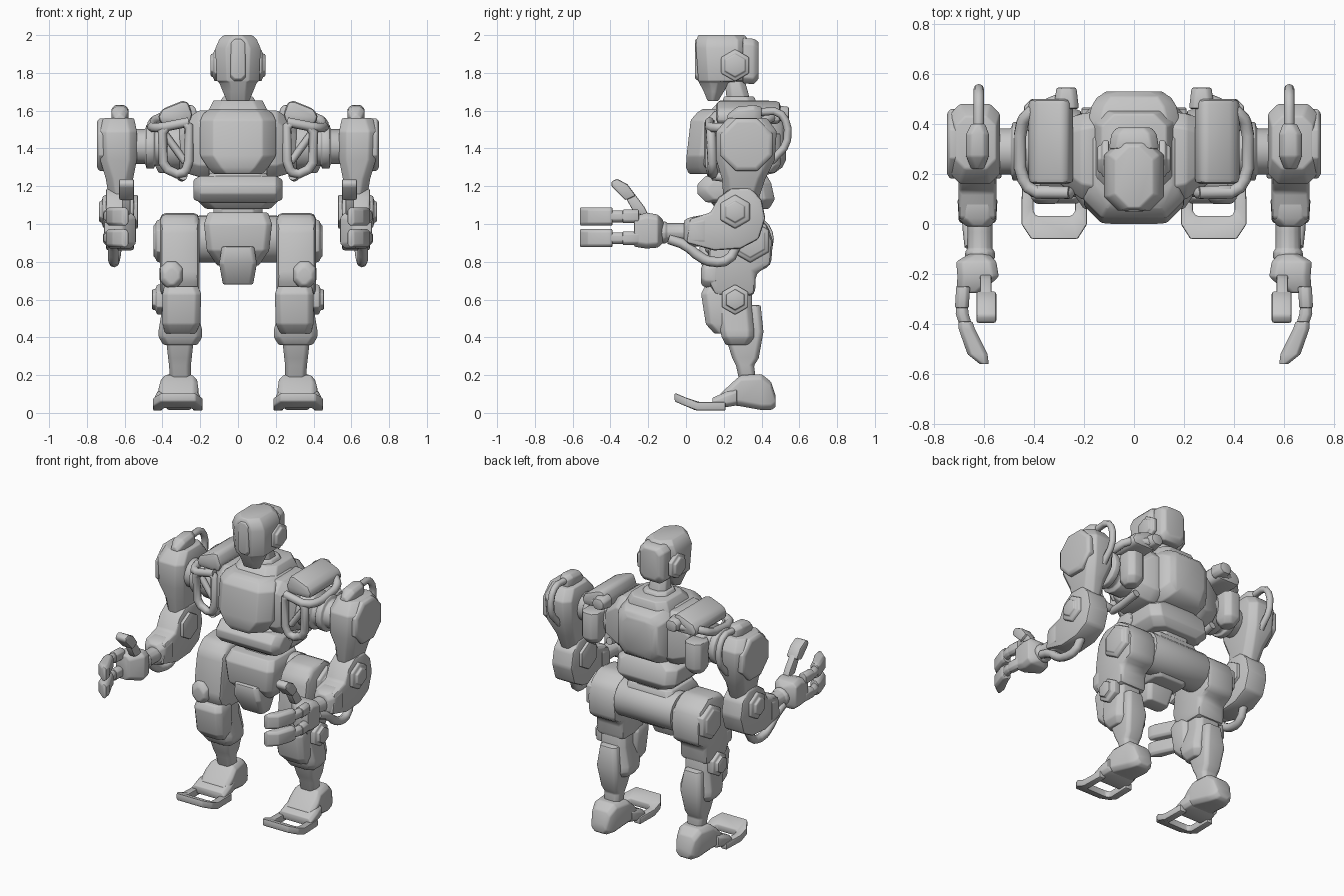
import bpy, bmesh, math
from mathutils import Vector

grey = bpy.data.materials.new("plain_grey")
grey.diffuse_color = (0.56, 0.56, 0.56, 1)
ORDER = {'x': (2, 0, 1), 'y': (0, 2, 1), 'z': (0, 1, 2)}  # (u, v, t) -> xyz


def place(axis, u, v, t):
    return Vector([(u, v, t)[i] for i in ORDER[axis]])


def finish(name, bm, mirror, bevel, angle=38):
    bmesh.ops.recalc_face_normals(bm, faces=bm.faces)
    if bevel:
        edges = [e for e in bm.edges if e.calc_face_angle(0) > math.radians(28)]
        bmesh.ops.bevel(bm, geom=edges, offset=bevel, segments=2, profile=0.5,
                        affect='EDGES', clamp_overlap=True)
    me = bpy.data.meshes.new(name)
    bm.to_mesh(me)
    bm.free()
    me.materials.append(grey)
    ob = bpy.data.objects.new(name, me)
    bpy.context.collection.objects.link(ob)
    bpy.ops.object.select_all(action='DESELECT')
    ob.select_set(True)
    bpy.context.view_layer.objects.active = ob
    bpy.ops.object.shade_smooth_by_angle(angle=math.radians(angle))
    if mirror:
        ob.modifiers.new("mirror", 'MIRROR').use_mirror_merge = False
    return ob


def skin(bm, rings):
    vs = [[bm.verts.new(p) for p in r] for r in rings]
    n = len(vs[0])
    for a, b in zip(vs, vs[1:]):
        for i in range(n):
            bm.faces.new((a[i], a[(i + 1) % n], b[(i + 1) % n], b[i]))
    bm.faces.new(vs[0][::-1])
    bm.faces.new(vs[-1])


def loft(name, axis, secs, ch=0.02, mirror=False, bevel=0.008):
    """Chamfered boxes (t, u0, u1, v0, v1) joined along an axis."""
    bm = bmesh.new()
    rings = []
    for t, a, b, c, d in secs:
        k = min(ch, (b - a) * 0.4, (d - c) * 0.4)
        pts = [(a + k, c), (b - k, c), (b, c + k), (b, d - k),
               (b - k, d), (a + k, d), (a, d - k), (a, c + k)]
        rings.append([place(axis, u, v, t) for u, v in pts])
    skin(bm, rings)
    return finish(name, bm, mirror, bevel)


def prism(name, pts, lo, hi, mirror=True, bevel=0.015, axis='x'):
    """Profile extruded along an axis."""
    bm = bmesh.new()
    skin(bm, [[place(axis, u, v, t) for u, v in pts] for t in (lo, hi)])
    return finish(name, bm, mirror, bevel)


def cyl(name, axis, u, v, steps, sides=16, mirror=True, bevel=0.006, turn=0.0):
    """Stepped round part from (t, radius) pairs."""
    bm = bmesh.new()
    ang = [2 * math.pi * (i + turn) / sides for i in range(sides)]
    skin(bm, [[place(axis, u + r * math.cos(a), v + r * math.sin(a), t) for a in ang]
              for t, r in steps])
    return finish(name, bm, mirror, bevel)


def tube(name, pts, r, closed=False):
    """Pipe with softened corners."""
    cu = bpy.data.curves.new(name, 'CURVE')
    cu.dimensions = '3D'
    cu.bevel_depth, cu.bevel_resolution, cu.use_fill_caps = r, 2, True
    P = [Vector(p) for p in pts]
    n, soft = len(P), []
    for i, p in enumerate(P):
        if not closed and i in (0, n - 1):
            soft.append(p)
            continue
        for q in (P[i - 1], P[(i + 1) % n]):
            d = q - p
            soft.append(p + d.normalized() * min(0.025, d.length * 0.35))
    sp = cu.splines.new('POLY')
    sp.points.add(len(soft) - 1)
    for s, p in zip(sp.points, soft):
        s.co = (*p, 1)
    sp.use_cyclic_u = closed
    tmp = bpy.data.objects.new(name + "_path", cu)
    bm = bmesh.new()
    bpy.context.collection.objects.link(tmp)
    me = bpy.data.meshes.new_from_object(tmp.evaluated_get(bpy.context.evaluated_depsgraph_get()))
    bm.from_mesh(me)
    bpy.data.objects.remove(tmp)
    return finish(name, bm, True, 0, 50)


# Head: skull with tapered jaw, visor strip, ear discs, neck
loft("head", 'z', [(1.65, -.058, .058, .115, .17), (1.70, -.08, .08, .095, .20),
                   (1.75, -.10, .10, .068, .225), (1.757, -.113, .113, .065, .32),
                   (1.93, -.12, .12, .053, .33), (1.975, -.10, .10, .055, .33),
                   (2.0, -.075, .075, .065, .31)], ch=.055)
loft("head_back", 'y', [(.30, -.10, .10, 1.745, 1.985), (.36, -.09, .09, 1.74, 1.98),
                        (.385, -.07, .07, 1.77, 1.965)], ch=.03)
loft("visor", 'y', [(.075, -.045, .045, 1.75, 1.985), (.048, -.036, .036, 1.77, 1.975)], bevel=.004)
cyl("ear", 'x', .26, 1.84, [(.10, .085), (.125, .085), (.13, .065), (.145, .06)], 6, turn=.5)
loft("neck", 'z', [(1.62, -.07, .07, .22, .35), (1.80, -.05, .05, .20, .30)], ch=.03)
loft("neck_ring", 'z', [(1.63, -.10, .10, .19, .38), (1.675, -.08, .08, .20, .36)], ch=.04)

# Torso
loft("chest", 'z', [(1.265, -.13, .13, .015, .40), (1.30, -.16, .16, .0, .42),
                    (1.36, -.20, .20, .003, .44), (1.55, -.20, .20, .025, .44),
                    (1.59, -.18, .18, .06, .42), (1.61, -.15, .15, .09, .40)], ch=.07)
loft("collar", 'z', [(1.57, -.17, .17, .10, .46), (1.655, -.13, .13, .18, .44)], ch=.05)
loft("backpack", 'y', [(.38, -.19, .19, 1.25, 1.62), (.47, -.17, .17, 1.27, 1.60),
                       (.51, -.145, .145, 1.30, 1.58), (.53, -.11, .11, 1.34, 1.55)], ch=.05)
loft("waist", 'z', [(1.08, -.17, .17, .16, .44), (1.13, -.22, .22, .12, .47),
                    (1.22, -.22, .22, .11, .45), (1.27, -.15, .15, .11, .42)], ch=.05)
loft("belly_roll", 'x', [(-.235, .11, .25, 1.13, 1.235), (-.20, .06, .25, 1.115, 1.255),
                         (.20, .06, .25, 1.115, 1.255), (.235, .11, .25, 1.13, 1.235)], ch=.045)
loft("spine", 'z', [(1.0, -.13, .13, .19, .40), (1.15, -.13, .13, .19, .40)], ch=.05)

# Pelvis
loft("pelvis", 'z', [(.78, -.11, .11, .17, .36), (.86, -.165, .165, .10, .40),
                     (1.0, -.18, .18, .09, .42), (1.06, -.16, .16, .13, .40)], ch=.03)
cyl("pelvis_back", 'x', .34, .92, [(-.21, .125), (.21, .125)], 20, mirror=False)
loft("crotch_flap", 'z', [(.68, -.08, .08, .14, .24), (.79, -.10, .10, .08, .27),
                          (.88, -.085, .085, .07, .22)], ch=.02)

# Shoulders: socket, stepped axle, sloped pad and pipe cage
loft("shoulder_socket", 'x', [(.15, .09, .45, 1.25, 1.60), (.21, .10, .44, 1.25, 1.60),
                              (.31, .17, .41, 1.28, 1.53)], ch=.06, mirror=True)
cyl("shoulder_axle", 'x', .29, 1.41, [(.25, .125), (.40, .125), (.41, .10), (.44, .10), (.445, .117),
                                      (.485, .117), (.49, .092), (.56, .092)], 16)
prism("shoulder_pad", [(.255, 1.53), (.24, 1.58), (.265, 1.65), (.30, 1.65), (.40, 1.61), (.425, 1.57),
                       (.41, 1.53)], .16, .50, bevel=.025, axis='y')
loft("pad_rear_clip", 'y', [(.46, .22, .32, 1.54, 1.63), (.545, .23, .31, 1.55, 1.62)], mirror=True)
loft("shoulder_canister", 'z', [(1.27, .34, .42, .38, .47), (1.31, .32, .44, .36, .50),
                                (1.48, .32, .44, .36, .50)], ch=.03, mirror=True)
tube("cage_top_pipe", [(.25, .515, 1.58), (.43, .44, 1.56), (.455, .38, 1.53), (.455, .20, 1.51),
                       (.41, .125, 1.51), (.26, .125, 1.54)], .026)
tube("cage_front_pipe", [(.26, .125, 1.54), (.40, .13, 1.51), (.395, .14, 1.30),
                         (.30, .14, 1.255), (.26, .125, 1.31)], .026, closed=True)
tube("cage_brace", [(.28, .16, 1.33), (.39, .16, 1.48)], .02)
tube("cage_lower_pipe", [(.29, .14, 1.255), (.30, .22, 1.245), (.30, .38, 1.27)], .024)

# Upper arms
loft("upper_arm", 'z', [(1.12, .56, .68, .20, .38), (1.24, .555, .70, .19, .42),
                        (1.34, .535, .73, .16, .47), (1.49, .535, .735, .16, .48),
                        (1.56, .55, .715, .22, .43)], ch=.04, mirror=True)
cyl("upper_arm_disc", 'x', .32, 1.42, [(.70, .15), (.735, .15), (.747, .13)], 8, turn=.5)
loft("shoulder_knob", 'y', [(.22, .60, .65, 1.53, 1.58), (.27, .58, .67, 1.53, 1.62),
                            (.36, .58, .67, 1.53, 1.63), (.40, .595, .65, 1.53, 1.62)], mirror=True)
tube("shoulder_handle", [(.62, .36, 1.59), (.62, .49, 1.60), (.62, .54, 1.53),
                         (.62, .535, 1.42), (.62, .45, 1.33)], .021)

# Forearms
prism("forearm", [(.02, 1.03), (.13, 1.06), (.17, 1.14), (.24, 1.19), (.34, 1.19), (.40, 1.13),
                  (.42, 1.03), (.385, .92), (.29, .87), (.15, .86), (.0, .90)], .55, .70)
cyl("elbow_hub", 'x', .26, 1.065, [(.53, .09), (.70, .09), (.715, .085), (.72, .06), (.735, .055)], 6, turn=.5)
loft("forearm_cuff", 'y', [(.10, .545, .705, .88, 1.05), (.02, .55, .70, .88, 1.035),
                           (-.01, .575, .67, .89, 1.02)], ch=.03, mirror=True)
cyl("wrist", 'y', .615, .955, [(.03, .05), (-.03, .05), (-.10, .05), (-.11, .06), (-.14, .06)], 12)
tube("forearm_pipe", [(.65, -.09, .92), (.66, .0, .89), (.66, .07, .825), (.66, .14, .795),
                      (.65, .23, .805), (.64, .27, .89)], .027)

# Hands
loft("palm", 'y', [(-.12, .58, .66, .90, 1.02), (-.15, .55, .71, .875, 1.05),
                   (-.21, .54, .705, .87, 1.06), (-.275, .61, .71, .88, 1.04)], ch=.025, mirror=True)
for tag, z in (("upper", 1.04), ("lower", .925)):
    def bone(part, h, secs):
        loft(f"{tag}_finger_{part}", 'y', [(t, a, b, z - h, z + h) for t, a, b in secs],
             ch=.015, mirror=True, bevel=.005)
    bone("base", .036, [(-.25, .655, .71), (-.335, .66, .715)])
    bone("middle", .031, [(-.32, .665, .71), (-.36, .66, .712), (-.41, .645, .695)])
    bone("tip", .048, [(-.39, .645, .70), (-.42, .635, .70), (-.52, .585, .665), (-.56, .58, .615)])
prism("thumb_base", [(-.20, 1.05), (-.27, 1.05), (-.32, 1.14), (-.28, 1.17), (-.22, 1.09)], .57, .615, bevel=.006)
prism("thumb_tip", [(-.265, 1.15), (-.32, 1.125), (-.395, 1.20), (-.395, 1.225),
                    (-.365, 1.24), (-.31, 1.21)], .55, .63, bevel=.01)

# Legs
prism("thigh", [(.14, .98), (.20, 1.05), (.34, 1.06), (.43, 1.0), (.46, .91), (.45, .78), (.37, .74),
                (.365, .62), (.15, .62), (.105, .72), (.12, .86)], .205, .412, bevel=.03)
cyl("hip_hub", 'x', .34, .91, [(.17, .115), (.415, .115), (.43, .11), (.438, .09), (.447, .085)], 6, turn=.5)
loft("knee_pad", 'y', [(.16, .285, .415, .66, .81), (.10, .295, .41, .665, .80), (.08, .31, .39, .68, .77)],
     ch=.035, mirror=True)
loft("shin_guard", 'z', [(.42, .225, .385, .15, .25), (.47, .20, .40, .105, .25),
                         (.63, .195, .40, .08, .25), (.67, .21, .39, .10, .23)], ch=.03, mirror=True)
loft("knee_block", 'z', [(.36, .215, .395, .21, .34), (.40, .19, .42, .19, .36), (.44, .19, .42, .18, .36),
                         (.56, .22, .40, .16, .35), (.65, .22, .40, .17, .35)], ch=.03, mirror=True)
cyl("knee_hub", 'x', .26, .60, [(.38, .08), (.43, .08), (.435, .058), (.455, .055)], 6, turn=.5)
loft("lower_leg", 'z', [(.18, .25, .36, .28, .37), (.25, .25, .365, .265, .36), (.29, .245, .37, .245, .385),
                        (.43, .23, .385, .20, .41), (.57, .25, .37, .23, .395)], mirror=True)

# Feet with tapered heels
loft("foot", 'y', [(.18, .215, .415, .04, .10), (.25, .21, .42, .04, .165), (.29, .215, .41, .035, .20),
                   (.40, .23, .395, .015, .205), (.45, .245, .38, .015, .165), (.475, .26, .365, .03, .09)],
     ch=.025, mirror=True)
loft("instep", 'y', [(.14, .20, .44, .03, .08), (.21, .20, .44, .03, .11), (.27, .21, .43, .04, .13)],
     mirror=True)

# Open toe loop, curling up at the front
outer = [(.19, .21), (.187, .06), (.187, .0), (.225, -.06), (.41, -.06), (.45, .0), (.45, .06), (.445, .21)]
inner = [(.24, .21), (.235, .07), (.235, .05), (.25, .032), (.39, .032), (.402, .05), (.402, .07), (.402, .21)]


def toe_z(y):
    return .012 + max(0, .055 - y) * .42


bm = bmesh.new()
skin(bm, [[Vector((*p, toe_z(p[1]) + h)) for p, h in ((o, 0), (o, .046), (i, .046), (i, 0))]
          for o, i in zip(outer, inner)])
finish("toe_loop", bm, True, .008)
